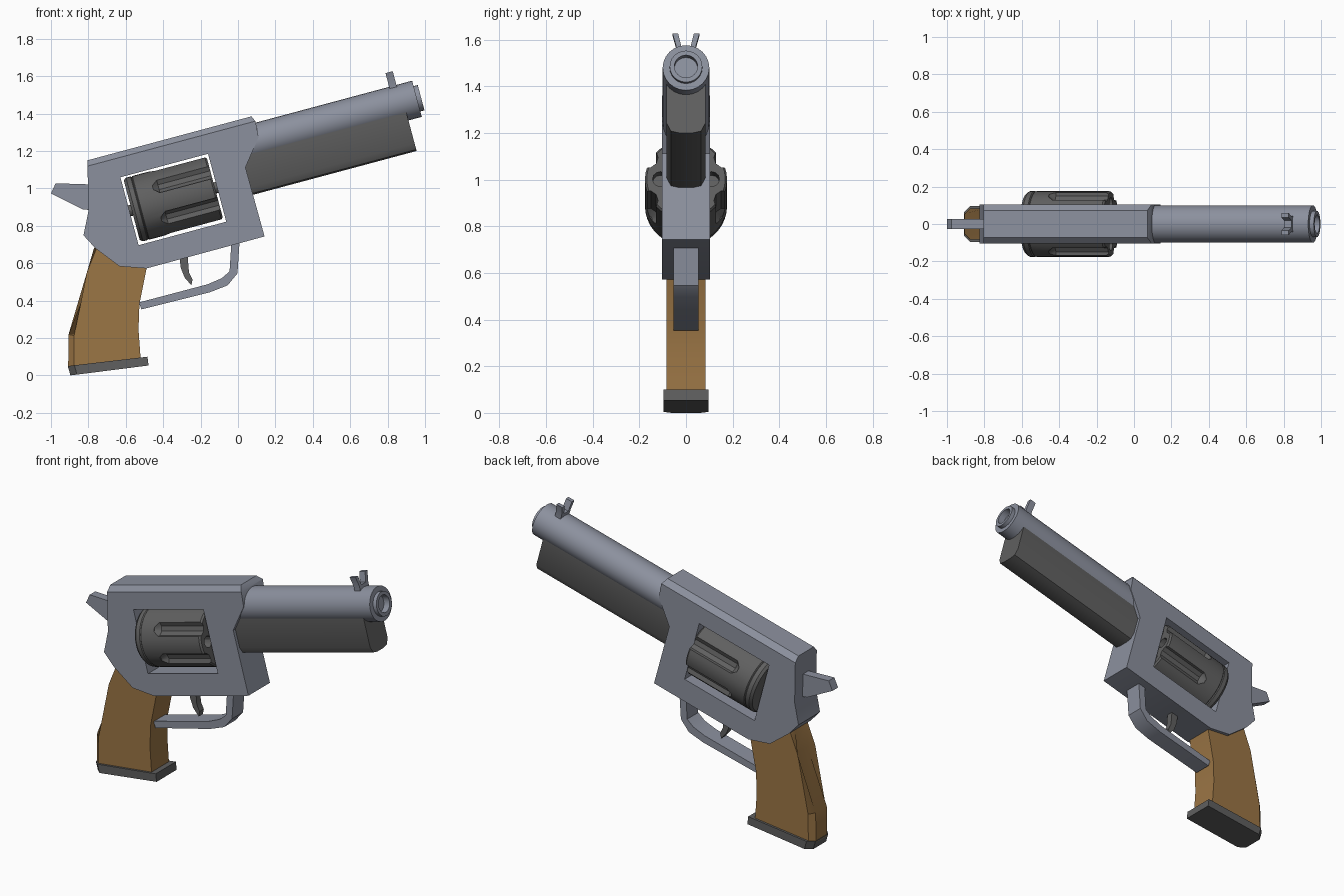
import bpy, bmesh
from math import radians, sin, cos, pi
from mathutils import Matrix

cube = bpy.data.objects.get("Cube")
if cube:
    bpy.data.objects.remove(cube, do_unlink=True)

# Barrel, drum and window are laid out level, then tilted up together
TILT = Matrix.Rotation(radians(-15), 4, 'Y')


def material(name, rgb):
    m = bpy.data.materials.new(name)
    m.use_nodes = True
    m.diffuse_color = (*rgb, 1)
    m.node_tree.nodes["Principled BSDF"].inputs["Base Color"].default_value = (*rgb, 1)
    return m


STEEL = material("blue_grey_steel", (0.26, 0.28, 0.34))
DARK = material("dark_grey_metal", (0.115, 0.115, 0.115))
WOOD = material("brown_wood", (0.33, 0.18, 0.06))


def finish(bm, name, mat, tilt=False):
    bmesh.ops.recalc_face_normals(bm, faces=bm.faces)
    if tilt:
        bm.transform(TILT)
    mesh = bpy.data.meshes.new(name)
    bm.to_mesh(mesh)
    bm.free()
    mesh.materials.append(mat)
    ob = bpy.data.objects.new(name, mesh)
    bpy.context.collection.objects.link(ob)
    return ob


def prism(name, pts, a, b, mat, axis='Y', tilt=False, bevel=(), width=0.03):
    """Extrude an outline from a to b; bevel the rims of the listed outline sides."""
    bm = bmesh.new()
    rings = [[bm.verts.new((p, w, q) if axis == 'Y' else (w, p, q)) for p, q in pts]
             for w in (a, b)]
    n = len(pts)
    for ring in rings:
        bm.faces.new(ring)
    for i in range(n):
        j = (i + 1) % n
        bm.faces.new((rings[0][i], rings[0][j], rings[1][j], rings[1][i]))
    if bevel:
        edges = [bm.edges.get((r[i], r[(i + 1) % n])) for r in rings for i in bevel]
        bmesh.ops.bevel(bm, geom=edges, offset=width, segments=1, affect='EDGES')
    return finish(bm, name, mat, tilt)


def lathe(bm, profile, y, t, sides):
    """Revolve (distance, radius) pairs about a lengthwise axis; both ends closed."""
    rings = [[bm.verts.new((s, y + r * cos(2 * pi * k / sides), t + r * sin(2 * pi * k / sides)))
              for k in range(sides)] for s, r in profile]
    for r0, r1 in zip(rings, rings[1:]):
        for k in range(sides):
            m = (k + 1) % sides
            bm.faces.new((r0[k], r0[m], r1[m], r1[k]))
    bm.faces.new(rings[0])
    bm.faces.new(rings[-1])


def turned(name, profile, t, mat, sides=24):
    bm = bmesh.new()
    lathe(bm, profile, 0, t, sides)
    return finish(bm, name, mat, True)


def cut(ob, cutter):
    mod = ob.modifiers.new("cut", 'BOOLEAN')
    mod.operation = 'DIFFERENCE'
    mod.solver = 'EXACT'
    mod.object = cutter
    bpy.context.view_layer.update()
    deps = bpy.context.evaluated_depsgraph_get()
    mesh = bpy.data.meshes.new_from_object(ob.evaluated_get(deps))
    ob.modifiers.clear()
    ob.data = mesh
    bpy.data.objects.remove(cutter, do_unlink=True)


def mirrored(half):
    return half + [(-y, t) for y, t in reversed(half)]


# Frame with an open window
frame = prism("frame", [(-.805, 1.15), (.072, 1.385), (.094, 1.358), (.11, 1.273),
                        (.04, 1.112), (.142, .743), (-.489, .572), (-.634, .583),
                        (-.762, .679), (-.826, .749), (-.80, .877)],
              -.103, .103, STEEL, bevel=(0,))
window = prism("window_cutter", [(-.333, .81), (.152, .81), (.152, 1.186), (-.333, 1.186)],
               -.3, .3, STEEL, tilt=True)
cut(frame, window)

# Barrel with stepped muzzle, and the lug below it
turned("barrel", [(.3, .1), (1.307, .1), (1.307, .07), (1.33, .07), (1.33, .05), (1.29, .05)],
       1.181, STEEL)
prism("barrel_lug", mirrored([(.083, 1.13), (.083, .955), (.065, .92), (.03, .912)]),
      .3, 1.233, DARK, axis='X', tilt=True)

# Forked front sight
prism("front_sight", mirrored([(.042, 1.255), (.042, 1.3), (.058, 1.357), (.034, 1.357), (.02, 1.3)]),
      1.18, 1.22, STEEL, axis='X', tilt=True)

# Drum with flutes and front chambers, on an axle
drum = turned("drum", [(-.32, .165), (-.305, .176), (-.28, .176), (-.275, .171), (-.27, .176),
                       (.13, .176), (.14, .168)], 1.0, DARK, 36)
bm = bmesh.new()
for k in range(6):
    a = k * pi / 3
    f = a + pi / 6
    lathe(bm, [(-.18, .02), (-.15, .045), (.2, .045)], .19 * cos(f), 1 + .19 * sin(f), 10)
    lathe(bm, [(.08, .033), (.2, .033)], .11 * cos(a), 1 + .11 * sin(a), 12)
cut(drum, finish(bm, "flute_cutter", DARK, True))
turned("drum_axle", [(-.36, .03), (.18, .03)], 1.0, DARK, 12)

# Hammer, trigger and trigger guard
prism("hammer", [(-1, .973), (-.975, 1.027), (-.75, 1.02), (-.75, .88), (-.83, .888)],
      -.027, .027, STEEL)
prism("trigger", [(-.313, .647), (-.27, .647), (-.262, .55), (-.243, .513), (-.249, .481),
                  (-.286, .524), (-.307, .578)], -.02, .02, DARK)
prism("trigger_guard", [(.01, .74), (-.003, .545), (-.056, .481), (-.152, .444), (-.516, .353),
                        (-.53, .39), (-.163, .487), (-.088, .519), (-.045, .556), (-.035, .72)],
      -.053, .053, STEEL)

# Wooden grip and its base plate
prism("grip", [(-.72, .75), (-.77, .68), (-.778, .545), (-.906, .219), (-.908, .04),
               (-.52, .08), (-.532, .246), (-.527, .38), (-.489, .572), (-.47, .65)],
      -.083, .083, WOOD, bevel=(1, 2, 3))
prism("grip_base", [(-.91, .05), (-.484, .1), (-.478, .053), (-.896, 0)],
      -.096, .096, DARK, bevel=(3,), width=.035)

# Smooth rounded parts while keeping sharp edges
bpy.ops.object.select_all(action='DESELECT')
for ob in bpy.context.collection.objects:
    if ob.type == 'MESH':
        ob.select_set(True)
        bpy.context.view_layer.objects.active = ob
bpy.ops.object.shade_smooth_by_angle(angle=radians(30))
